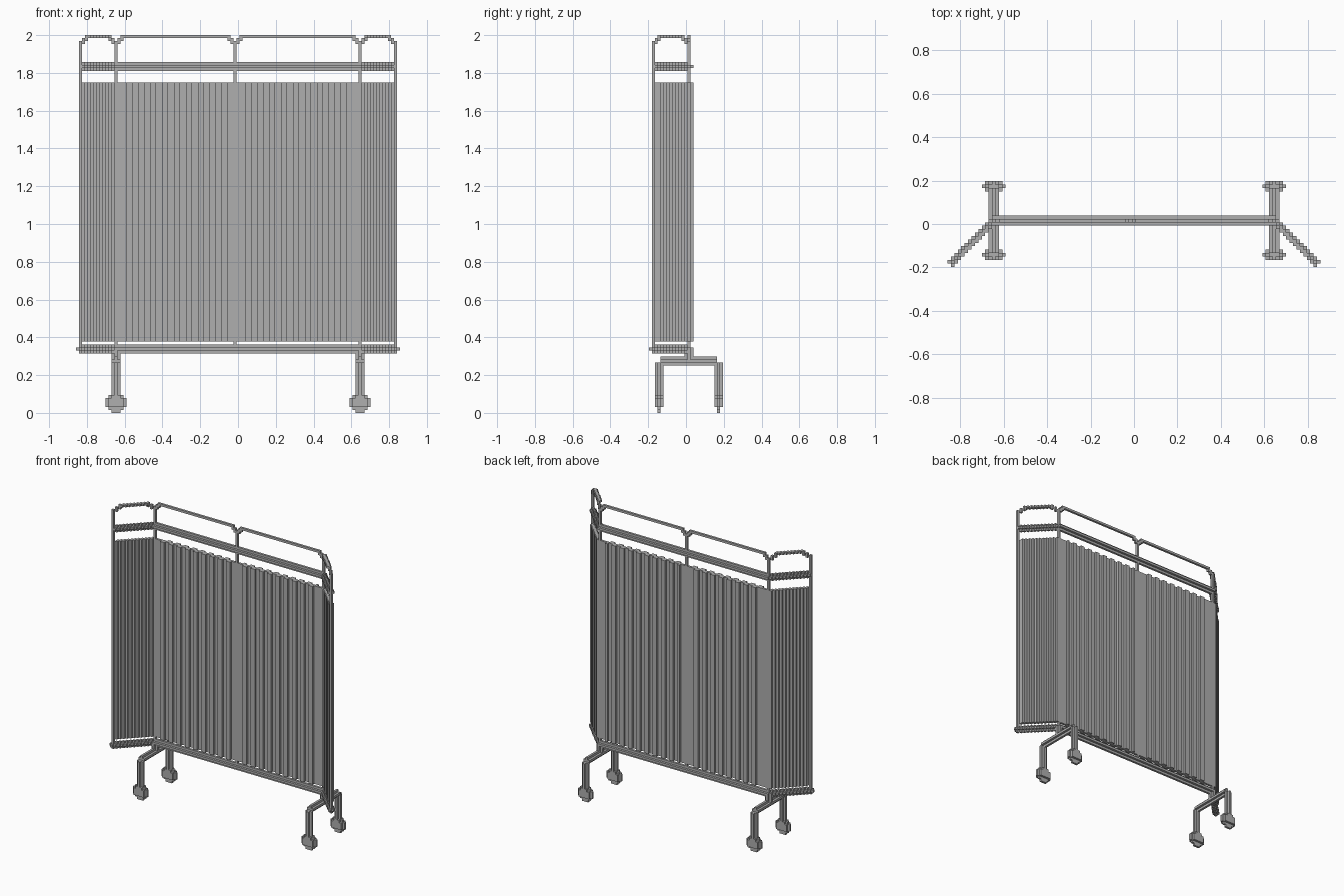
import bpy
import bmesh
from mathutils import Vector

U = 2 / 127          # edge length of one block
SIDE, MID = 41, 1    # post column and the depth line of the main panel

cube = bpy.data.objects.get("Cube")
if cube:
    bpy.data.objects.remove(cube, do_unlink=True)

grey = bpy.data.materials.new("light_grey")
grey.use_nodes = True
colour = (0.43, 0.43, 0.43, 1)
grey.diffuse_color = colour
grey.node_tree.nodes["Principled BSDF"].inputs["Base Color"].default_value = colour

AXES = [Vector(v) for v in ((1, 0, 0), (0, 1, 0), (0, 0, 1))]


def box(xs, ys, zs):
    """Cells in inclusive ranges."""
    return {(x, y, z) for x in range(xs[0], xs[1] + 1)
            for y in range(ys[0], ys[1] + 1) for z in range(zs[0], zs[1] + 1)}


def column(x, y, low, high):
    return box((x, x), (y, y), (low, high))


def thicken(cells, axes):
    """Grow cells by one block each way along the axes: a cross-shaped tube."""
    out = set(cells)
    for c in cells:
        for a in axes:
            for s in (-1, 1):
                out.add(tuple(int(v) for v in Vector(c) + AXES[a] * s))
    return out


def build(name, cells, mirrored=False):
    """Skin the outside of a set of blocks, then merge flat areas."""
    bm = bmesh.new()
    for c in cells:
        centre = Vector(c)
        for i, n in enumerate(AXES):
            t, b = AXES[(i + 1) % 3], AXES[(i + 2) % 3]
            for s in (1, -1):
                if tuple(int(v) for v in centre + n * s) in cells:
                    continue
                ring = [centre + (n * s + t * p * s + b * q) / 2
                        for p, q in ((-1, -1), (1, -1), (1, 1), (-1, 1))]
                bm.faces.new([bm.verts.new((v + AXES[2] / 2) * U) for v in ring])
    bmesh.ops.remove_doubles(bm, verts=bm.verts, dist=U / 10)
    bmesh.ops.dissolve_limit(bm, angle_limit=0.01, verts=bm.verts, edges=bm.edges)
    mesh = bpy.data.meshes.new(name)
    bm.to_mesh(mesh)
    bm.free()
    mesh.materials.append(grey)
    obj = bpy.data.objects.new(name, mesh)
    bpy.context.collection.objects.link(obj)
    if mirrored:
        obj.modifiers.new("mirror", 'MIRROR')
    return obj


def diagonal(first, last, z):
    """Stepped line running outward and forward along a wing."""
    return {(SIDE + k, MID - k, z) for k in range(first, last + 1)}


# Main panel: cross-section rails
for name, z in (("upper_rail", 116), ("lower_rail", 21)):
    build(name, thicken(box((-SIDE, SIDE), (MID, MID), (z, z)), (1, 2)))

# Main panel: posts and rounded top bars
build("side_post", column(SIDE, MID, 23, 124), True)
build("middle_post", column(-1, MID, 23, 124))
for name, a, b in (("right_top_bar", -SIDE, -1), ("left_top_bar", -1, SIDE)):
    bar = box((a + 2, b - 2), (MID, MID), (126, 126))
    for x in (a + 1, b - 1):
        bar |= column(x, MID, 124, 125)
    for x in (a + 2, b - 2):
        bar |= column(x, MID, 125, 126)
    build(name, bar)

# Main curtain: pleats alternate front and back of a thin sheet
curtain = box((-SIDE, SIDE), (MID, MID), (24, 110))
for x in range(-37, 38):
    if abs(x + 1) > 2:
        side = -1 if (x + 37) % 4 < 2 else 1
        curtain |= column(x, MID + side, 24, 110)
build("main_curtain", curtain)

# Folding wings
build("wing_upper_rail", thicken(diagonal(0, 11, 116), (0, 1, 2)), True)
build("wing_lower_rail", thicken(diagonal(0, 12, 21), (0, 1, 2)), True)
build("wing_post", column(SIDE + 12, MID - 12, 22, 124), True)
wing_bar = set()
for k in range(1, 12):
    low, high = (124, 125) if k in (1, 11) else (125, 126) if k in (2, 10) else (126, 126)
    wing_bar |= column(SIDE + k, MID - k, low, high)
    if 2 < k < 11:
        wing_bar |= column(SIDE + k - 1, MID - k, 126, 126)
build("wing_top_bar", wing_bar, True)
wing_curtain = set()
for k in range(1, 12):
    wing_curtain |= column(SIDE + k, MID - k, 24, 110)
    wing_curtain |= column(SIDE + k, MID - k + 1, 24, 110)
build("wing_curtain", wing_curtain, True)

# Feet: stem, crossbar and two uprights as one bent tube
foot = thicken(column(SIDE, MID, 17, 20), (0, 1))
foot |= thicken(box((SIDE, SIDE), (MID - 9, MID + 9), (17, 17)), (0, 2))
for y in (MID - 10, MID + 10):
    foot |= thicken(column(SIDE, y, 5, 16), (0, 1))
build("foot_frame", foot, True)

# Castors: thin wheel with a thicker hub
for name, y in (("front_castor", MID - 10), ("rear_castor", MID + 10)):
    wheel = set()
    for z, half in enumerate((1, 2, 3, 3, 3, 2, 1)):
        wheel |= box((SIDE - half, SIDE + half), (y, y), (z, z))
    wheel |= box((SIDE - 2, SIDE + 2), (y - 1, y + 1), (2, 4))
    wheel |= box((SIDE - 1, SIDE + 1), (y - 1, y + 1), (5, 5))
    build(name, wheel, True)
